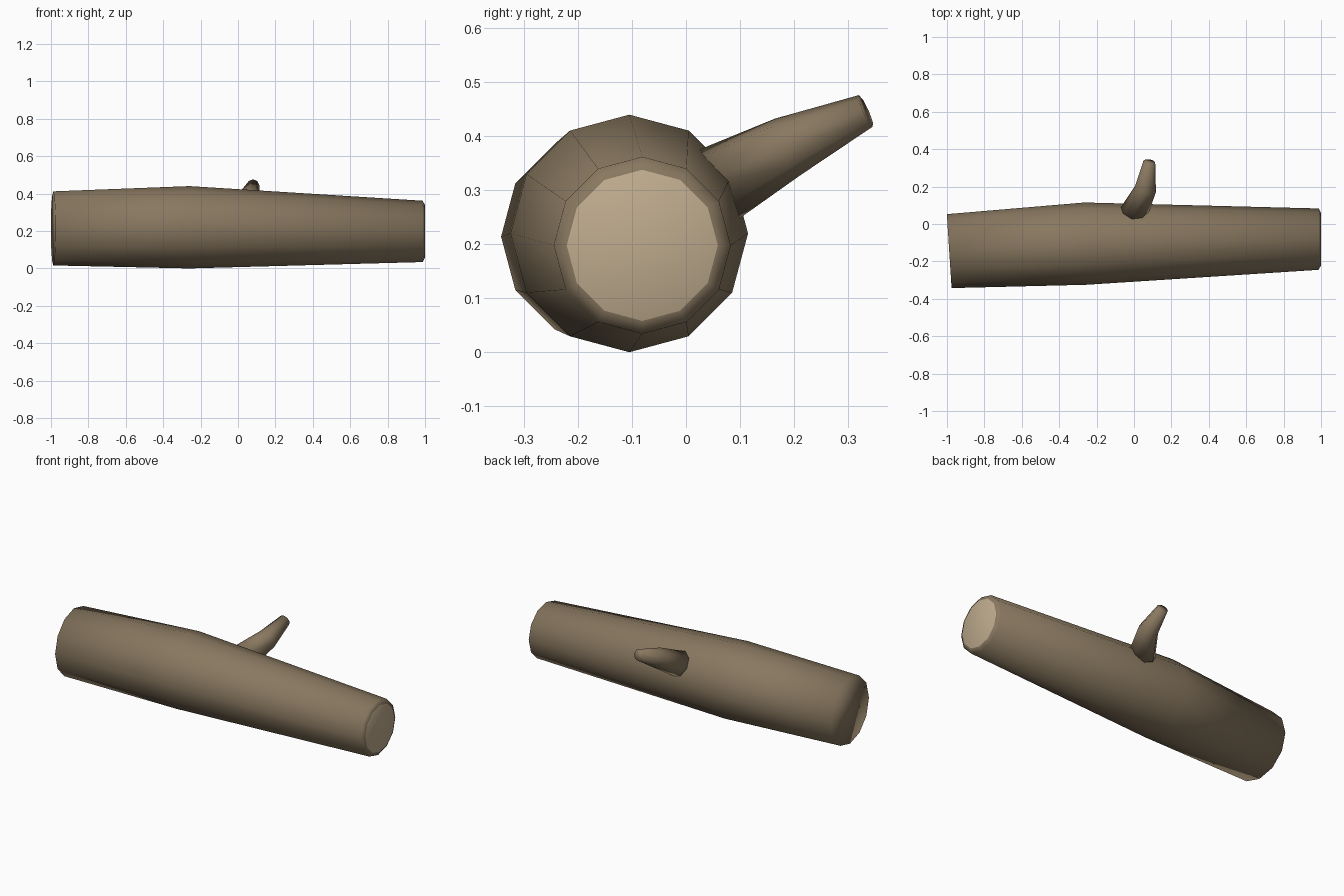
import bpy, bmesh, math
from mathutils import Vector

cube = bpy.data.objects.get("Cube")
if cube:
    bpy.data.objects.remove(cube, do_unlink=True)


def material(name, colour):
    m = bpy.data.materials.new(name)
    m.use_nodes = True
    m.diffuse_color = (*colour, 1)
    m.node_tree.nodes["Principled BSDF"].inputs["Base Color"].default_value = (*colour, 1)
    return m


bark = material("bark_brown", (0.25, 0.188, 0.117))
wood = material("cut_wood_tan", (0.52, 0.41, 0.27))


def loft(name, sections, sides, materials):
    """Skin rings given as (centre, axis, radius) and close both ends."""
    bm = bmesh.new()
    rings = []
    for centre, axis, radius in sections:
        axis = Vector(axis).normalized()
        side = axis.cross(Vector((0, 0, 1))).normalized()
        up = side.cross(axis)
        angles = [math.tau * i / sides for i in range(sides)]
        rings.append([bm.verts.new(Vector(centre) + radius * (up * math.cos(a) + side * math.sin(a)))
                      for a in angles])
    for a, b in zip(rings, rings[1:]):
        for i in range(sides):
            j = (i + 1) % sides
            bm.faces.new((a[i], a[j], b[j], b[i]))
    bm.faces.new(rings[0])
    end = bm.faces.new(rings[-1])
    end.material_index = len(materials) - 1
    bmesh.ops.recalc_face_normals(bm, faces=bm.faces)
    for f in bm.faces:
        f.smooth = True
    mesh = bpy.data.meshes.new(name)
    bm.to_mesh(mesh)
    bm.free()
    for m in materials:
        mesh.materials.append(m)
    obj = bpy.data.objects.new(name, mesh)
    bpy.context.collection.objects.link(obj)
    return obj


# Log: thick bark end, bulging middle, narrow end with a pale cut face
loft("log", [
    ((-0.988, -0.145, 0.214), (1, 0.064, 0), 0.198),
    ((-0.26, -0.105, 0.22), (1, 0.02, 0), 0.22),
    ((0.987, -0.081, 0.198), (1, 0, 0), 0.164),
    ((1.0, -0.081, 0.198), (1, 0, 0), 0.14),
], 12, [bark, wood])

# Branch stub leaning up and back
loft("branch_stub", [
    ((0.0, 0.063, 0.312), (0.05, 0.125, 0.08), 0.075),
    ((0.062, 0.188, 0.38), (0.04, 0.125, 0.06), 0.058),
    ((0.082, 0.333, 0.447), (0.01, 0.055, 0.025), 0.032),
], 8, [bark])
